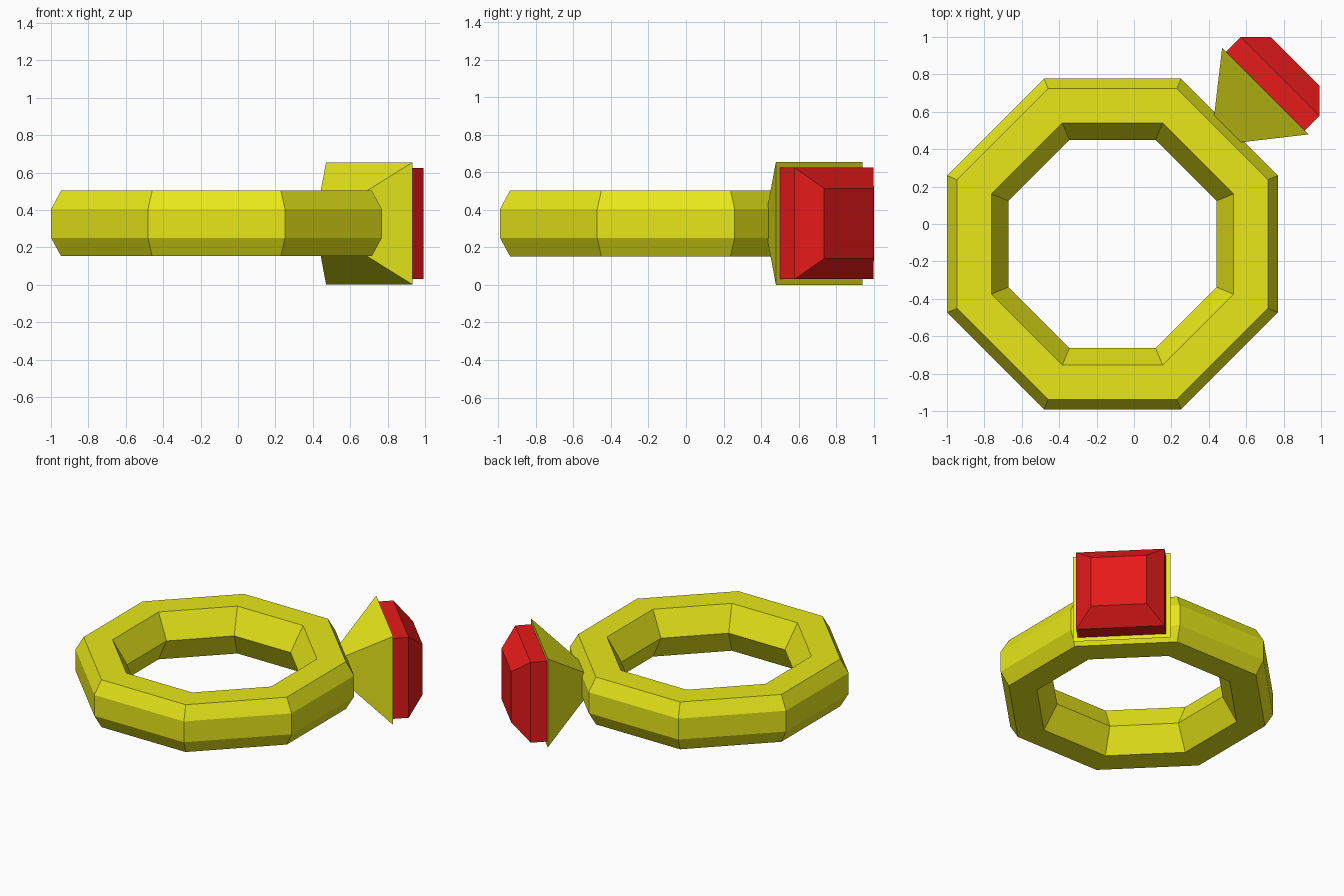
import bpy, bmesh, math
from mathutils import Matrix, Vector

if "Cube" in bpy.data.objects:
    bpy.data.objects.remove(bpy.data.objects["Cube"])

CENTER = Vector((-0.115, -0.107, 0))   # middle of the band
MID_Z = 0.328


def material(name, color):
    mat = bpy.data.materials.new(name)
    mat.diffuse_color = color
    mat.use_nodes = True
    mat.node_tree.nodes["Principled BSDF"].inputs["Base Color"].default_value = mat.diffuse_color
    return mat


def loft(name, loops, mat, wrap=False):
    """Skin a series of equal-length point loops; wrap joins last to first, else caps the ends."""
    bm = bmesh.new()
    rows = [[bm.verts.new(p) for p in loop] for loop in loops]
    n = len(rows[0])
    pairs = list(zip(rows, rows[1:])) + ([(rows[-1], rows[0])] if wrap else [])
    for a, b in pairs:
        for i in range(n):
            j = (i + 1) % n
            bm.faces.new((a[i], a[j], b[j], b[i]))
    if not wrap:
        bm.faces.new(rows[0])
        bm.faces.new(rows[-1])
    bmesh.ops.remove_doubles(bm, verts=bm.verts, dist=1e-5)
    bmesh.ops.recalc_face_normals(bm, faces=bm.faces)
    mesh = bpy.data.meshes.new(name)
    bm.to_mesh(mesh)
    bm.free()
    mesh.materials.append(mat)
    obj = bpy.data.objects.new(name, mesh)
    bpy.context.collection.objects.link(obj)
    return obj


def square(half, dist):
    """Square loop facing +x at the given distance from the band centre."""
    return [(dist, y * half, z * half) for y, z in ((-1, -1), (1, -1), (1, 1), (-1, 1))]


gold = material("gold", (0.8, 0.8, 0.01, 1))
red = material("red_gem", (0.8, 0.01, 0.01, 1))

# Band: seven-sided section (apothem, height) swept round an octagon
section = [(0.884, -0.077), (0.884, 0.077), (0.831, 0.175), (0.648, 0.175),
           (0.556, 0), (0.648, -0.175), (0.831, -0.175)]
k = 1 / math.cos(math.pi / 8)
loops = []
for i in range(8):
    a = math.pi / 8 + i * math.pi / 4
    loops.append([(r * k * math.cos(a), r * k * math.sin(a), z) for r, z in section])
band = loft("band", loops, gold, wrap=True)
band.location = CENTER + Vector((0, 0, MID_Z))

# Setting: square pyramid with its tip sunk into the band
bm = bmesh.new()
depth = 0.414
bmesh.ops.create_cone(bm, cap_ends=True, segments=4, radius1=0.327 * math.sqrt(2),
                      radius2=0, depth=depth,
                      matrix=Matrix.Translation((1.156 - depth / 2, 0, 0))
                      @ Matrix.Rotation(-math.pi / 2, 4, 'Y')
                      @ Matrix.Rotation(math.pi / 4, 4, 'Z'))
mesh = bpy.data.meshes.new("setting")
bm.to_mesh(mesh)
bm.free()
mesh.materials.append(gold)
setting = bpy.data.objects.new("setting", mesh)
bpy.context.collection.objects.link(setting)

# Gem: square block with a chamfered table
gem = loft("gem", [square(0.297, 1.14), square(0.297, 1.267), square(0.187, 1.38)], red)

# Both sit on the diagonal flat of the band
for obj in (setting, gem):
    obj.location = CENTER + Vector((0, 0, MID_Z))
    obj.rotation_euler.z = math.pi / 4
